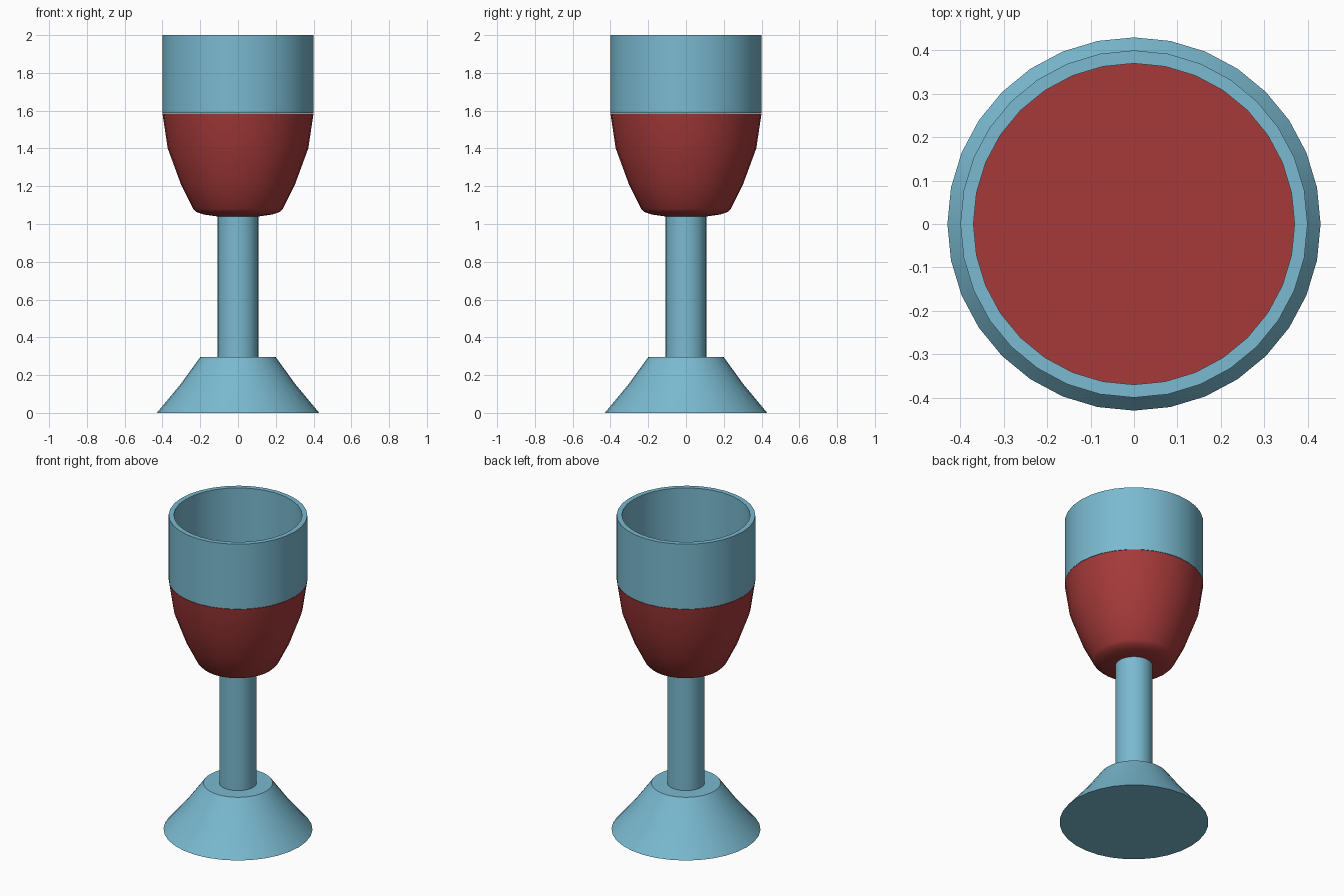
import bpy, bmesh, math

if "Cube" in bpy.data.objects:
    bpy.data.objects.remove(bpy.data.objects["Cube"])

SIDES = 32


def material(name, rgb):
    m = bpy.data.materials.new(name)
    m.diffuse_color = (*rgb, 1)
    m.use_nodes = True
    m.node_tree.nodes["Principled BSDF"].inputs["Base Color"].default_value = m.diffuse_color
    return m


glass_blue = material("glass blue", (0.195, 0.49, 0.63))
wine_red = material("wine red", (0.38, 0.042, 0.042))


def lathe(name, profile, mat, closed=False):
    """Revolve (radius, z) points around z; cap the ends or close the loop."""
    bm = bmesh.new()
    rings = []
    for r, z in profile:
        rings.append([bm.verts.new((r * math.cos(a), r * math.sin(a), z))
                      for a in (2 * math.pi * i / SIDES for i in range(SIDES))])
    pairs = list(zip(rings, rings[1:]))
    if closed:
        pairs.append((rings[-1], rings[0]))
    else:
        bm.faces.new(rings[0][::-1])
        bm.faces.new(rings[-1])
    for a, b in pairs:
        for i in range(SIDES):
            j = (i + 1) % SIDES
            bm.faces.new((a[i], a[j], b[j], b[i]))
    bmesh.ops.recalc_face_normals(bm, faces=bm.faces)
    me = bpy.data.meshes.new(name)
    bm.to_mesh(me)
    bm.free()
    me.materials.append(mat)
    ob = bpy.data.objects.new(name, me)
    bpy.context.collection.objects.link(ob)
    bpy.ops.object.select_all(action='DESELECT')
    ob.select_set(True)
    bpy.context.view_layer.objects.active = ob
    bpy.ops.object.shade_smooth_by_angle(angle=math.radians(50))
    return ob


# Flared foot
lathe("foot", [(0.43, 0), (0.305, 0.15), (0.2, 0.295)], glass_blue)

# Stem
lathe("stem", [(0.108, 0.28), (0.108, 1.05)], glass_blue)

# Wine-filled bowl with a flat liquid surface
lathe("wine_bowl", [(0.11, 1.04), (0.18, 1.05), (0.22, 1.063), (0.237, 1.08),
                    (0.302, 1.21), (0.372, 1.40), (0.40, 1.585)], wine_red)

# Open upper wall of the glass
lathe("upper_wall", [(0.40, 1.587), (0.40, 2.0), (0.37, 2.0), (0.37, 1.587)],
      glass_blue, closed=True)
